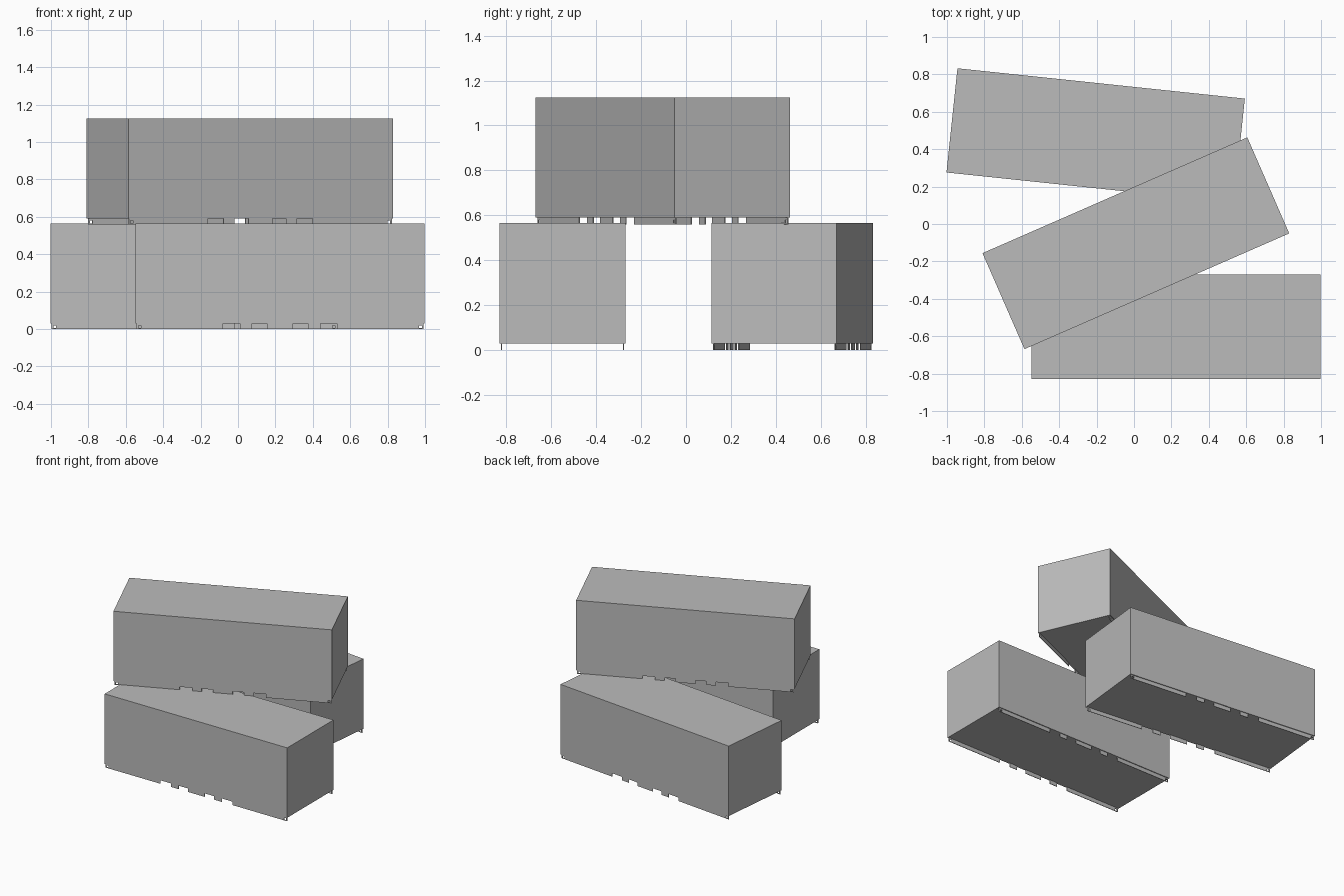
import bpy
import bmesh
from mathutils import Matrix, Vector

cube = bpy.data.objects.get("Cube")
if cube:
    bpy.data.objects.remove(cube)

LENGTH, WIDTH, HEIGHT, BASE = 1.545, 0.56, 0.565, 0.03

grey = bpy.data.materials.new("plain_grey")
grey.use_nodes = True
colour = (0.5, 0.5, 0.5, 1)
grey.diffuse_color = colour
grey.node_tree.nodes["Principled BSDF"].inputs["Base Color"].default_value = colour


def add_box(bm, low, high):
    low, high = Vector(low), Vector(high)
    scale = Matrix.Diagonal((*(high - low), 1))
    bmesh.ops.create_cube(bm, size=1, matrix=Matrix.Translation((low + high) / 2) @ scale)


def finish(bm, name, place):
    mesh = bpy.data.meshes.new(name)
    bm.to_mesh(mesh)
    bm.free()
    mesh.materials.append(grey)
    obj = bpy.data.objects.new(name, mesh)
    obj.matrix_world = place
    bpy.context.collection.objects.link(obj)
    return obj


def container(name, x, y, z, angle):
    place = Matrix.Translation((x, y, z)) @ Matrix.Rotation(angle, 4, "Z")

    # Closed box body, raised on its rails
    bm = bmesh.new()
    add_box(bm, (-LENGTH / 2, -WIDTH / 2, BASE), (LENGTH / 2, WIDTH / 2, HEIGHT))
    finish(bm, name + "_body", place)

    # Thin bottom rails: solid runs between the fork pockets
    half = LENGTH / 2 - 0.005
    inner = half - 0.04
    runs = [(-inner, -0.305), (-0.215, -0.15), (-0.07, 0.07), (0.15, 0.215), (0.305, inner)]
    pieces = [(a, b, 0, BASE) for a, b in runs]
    # Corner fittings at the rail ends, each framing a small square hole
    for s in (-1, 1):
        for a, b, low, high in ((inner, half - 0.025, 0, BASE), (half - 0.01, half, 0, BASE),
                                (half - 0.025, half - 0.01, 0, 0.005),
                                (half - 0.025, half - 0.01, 0.02, BASE)):
            pieces.append((min(s * a, s * b), max(s * a, s * b), low, high))
    for side, s in (("front", -1), ("back", 1)):
        bm = bmesh.new()
        edge = s * (WIDTH / 2 - 0.008)
        for a, b, low, high in pieces:
            add_box(bm, (a, edge - 0.002, low), (b, edge + 0.002, high))
        finish(bm, name + "_" + side + "_rail", place)


container("front_container", 0.225, -0.55, 0, 0)
container("back_container", -0.205, 0.473, 0, -0.105)
container("top_container", 0.01, -0.103, 0.56, 0.412)
